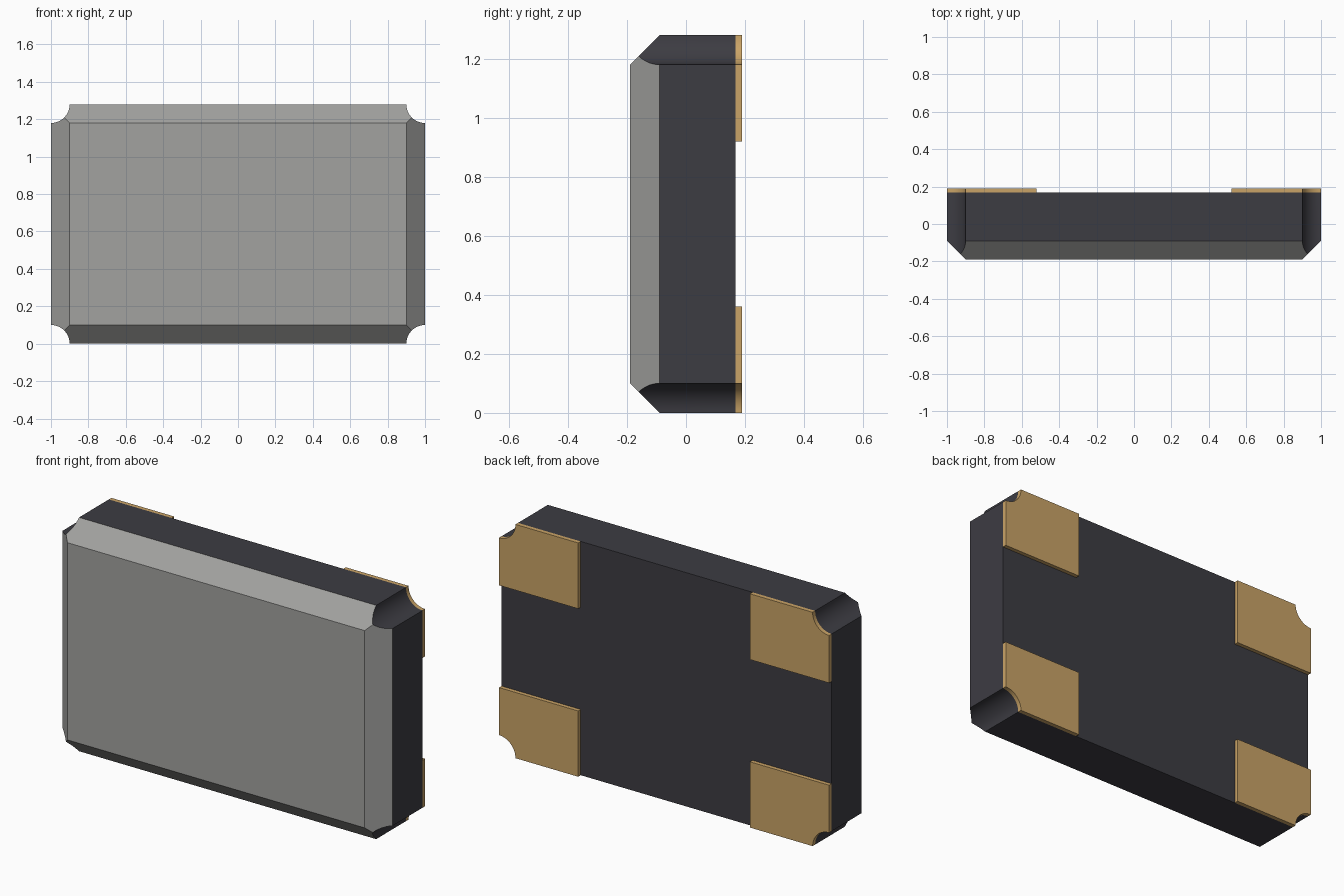
import bpy, bmesh, math

cube = bpy.data.objects.get("Cube")
if cube:
    bpy.data.objects.remove(cube, do_unlink=True)

HX, HZ = 1.0, 0.64            # half width and half height
R = 0.1                       # corner notch radius, also the lid bevel
Y_RIM, Y_BACK, Y_END = -0.09, 0.168, 0.19
SEG = 12                      # arc segments per notch (even: one point on the mitre)


def material(name, rgb):
    m = bpy.data.materials.new(name)
    m.use_nodes = True
    m.diffuse_color = (*rgb, 1)
    m.node_tree.nodes["Principled BSDF"].inputs["Base Color"].default_value = (*rgb, 1)
    return m


CERAMIC = material("dark ceramic", (0.046, 0.045, 0.055))
METAL = material("grey metal", (0.36, 0.36, 0.35))
GOLD = material("gold plating", (0.59, 0.37, 0.135))


def notch(sx, sz):
    """Concave quarter arc centred on one corner, counter-clockwise around the outline."""
    pts = []
    for i in range(SEG + 1):
        a = math.pi / 2 * i / SEG
        pts.append((sx * (HX - R * math.cos(a)), sz * (HZ - R * math.sin(a))))
    # from the vertical side to the horizontal side, or the reverse
    return pts[::-1] if sx * sz > 0 else pts


def finish(bm, name, mats):
    bmesh.ops.recalc_face_normals(bm, faces=bm.faces)
    me = bpy.data.meshes.new(name)
    bm.to_mesh(me)
    bm.free()
    for m in mats:
        me.materials.append(m)
    ob = bpy.data.objects.new(name, me)
    bpy.context.collection.objects.link(ob)
    ob.location.z = HZ
    bpy.ops.object.select_all(action='DESELECT')
    ob.select_set(True)
    bpy.context.view_layer.objects.active = ob
    bpy.ops.object.shade_smooth_by_angle(angle=math.radians(30))
    return ob


def walls(bm, a, b):
    for i in range(len(a)):
        j = (i + 1) % len(a)
        bm.faces.new((a[i], a[j], b[j], b[i]))


# Package body: notched walls and back in ceramic, bevelled lid in metal
corners = [(1, 1), (-1, 1), (-1, -1), (1, -1)]
outline = [p for c in corners for p in notch(*c)]
bm = bmesh.new()
back = [bm.verts.new((x, Y_BACK, z)) for x, z in outline]
front = [bm.verts.new((x, Y_RIM - max(0, min(HX - abs(x), HZ - abs(z))), z))
         for x, z in outline]
walls(bm, front, back)
bm.faces.new(back)

top = [bm.verts.new((sx * (HX - R), Y_RIM - R, sz * (HZ - R))) for sx, sz in corners]
lid_faces = [bm.faces.new(top)]
n = SEG + 1
for k in range(4):            # one bevel between each pair of mitre points
    start = k * n + SEG // 2
    edge = [front[(start + i) % (4 * n)] for i in range(n + 1)]
    lid_faces.append(bm.faces.new(edge + [top[(k + 1) % 4], top[k]]))
for f in lid_faces:
    f.material_index = 1
finish(bm, "package_body", [CERAMIC, METAL])

# Four contact pads on the back, following the corner notches
PAD_X, PAD_Z = 0.52, 0.28     # inner edges of the pads
for sx, sz in corners:
    arc = notch(sx, sz)
    inner = [(sx * PAD_X, sz * HZ), (sx * PAD_X, sz * PAD_Z), (sx * HX, sz * PAD_Z)]
    shape = arc + (inner if sx * sz < 0 else inner[::-1])
    if abs(arc[-1][0]) > abs(arc[0][0]):      # arc ends on the vertical side
        shape = arc + inner[::-1]
    else:
        shape = arc + inner
    bm = bmesh.new()
    near = [bm.verts.new((x, Y_BACK, z)) for x, z in shape]
    far = [bm.verts.new((x, Y_END, z)) for x, z in shape]
    walls(bm, near, far)
    bm.faces.new(near)
    bm.faces.new(far)
    name = f"contact_pad_{'upper' if sz > 0 else 'lower'}_{'left' if sx > 0 else 'right'}"
    finish(bm, name, [GOLD])
